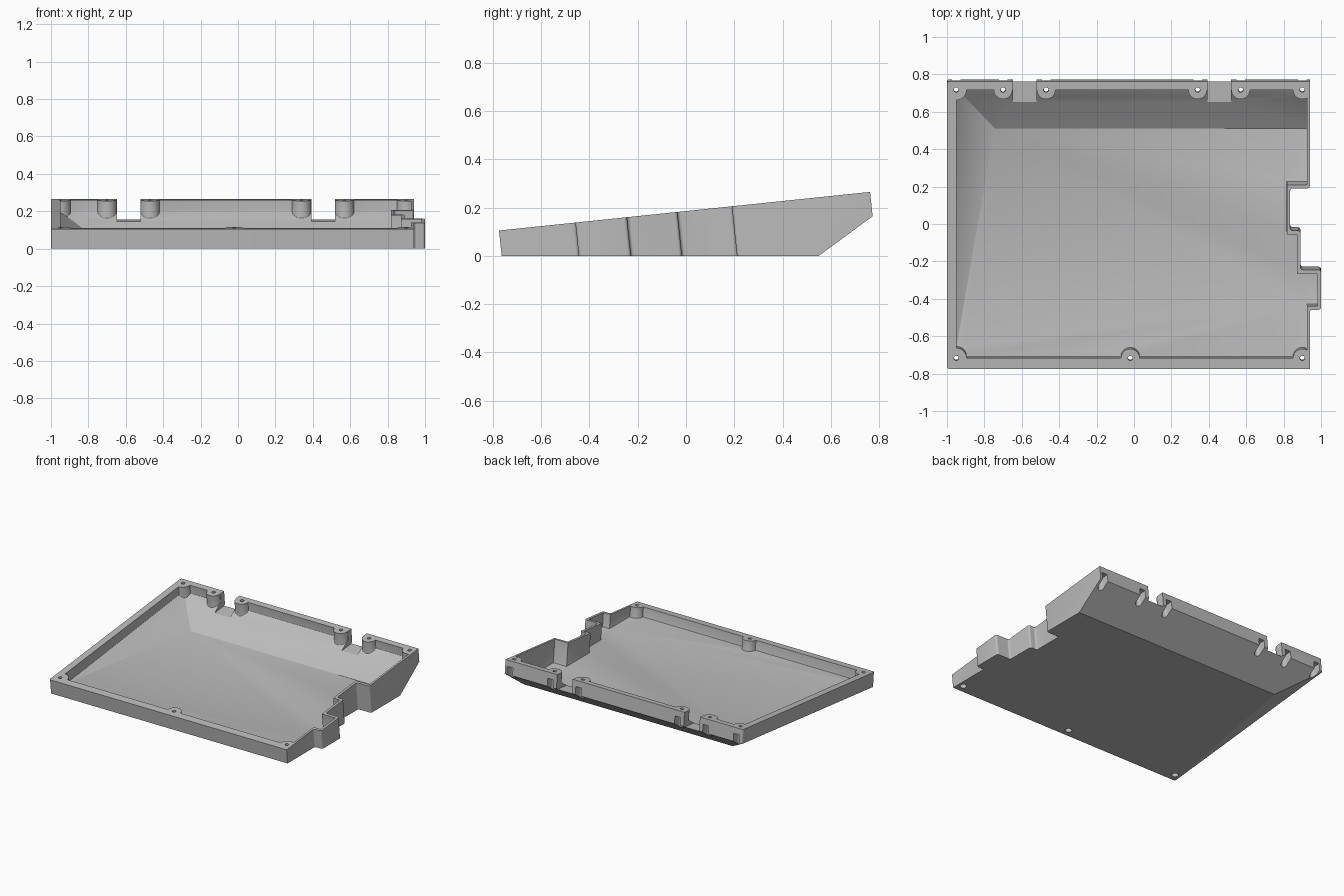
import bpy, bmesh, math
from mathutils import Matrix, Vector

if "Cube" in bpy.data.objects:
    bpy.data.objects.remove(bpy.data.objects["Cube"])

# The rim plane is tilted; walls run square to it
TILT = Matrix.Translation((0, -0.006, 0.185)) @ Matrix.Rotation(math.atan2(0.16, 1.538), 4, 'X')
DEEP = -0.45


def finish(bm, name):
    bmesh.ops.recalc_face_normals(bm, faces=bm.faces)
    mesh = bpy.data.meshes.new(name)
    bm.to_mesh(mesh)
    bm.free()
    obj = bpy.data.objects.new(name, mesh)
    bpy.context.collection.objects.link(obj)
    return obj


def prism(points, top, bottom, rounded=None):
    """Extrude an outline square to the rim plane."""
    bm = bmesh.new()
    face = bm.faces.new([bm.verts.new((x, y, top)) for x, y in points])
    out = bmesh.ops.extrude_face_region(bm, geom=[face])
    for v in out["geom"]:
        if isinstance(v, bmesh.types.BMVert):
            v.co.z = bottom
    if rounded:
        edges = [e for e in bm.edges
                 if abs(e.verts[0].co.z - e.verts[1].co.z) > 0.01 and rounded(e.verts[0].co)]
        bmesh.ops.bevel(bm, geom=edges, offset=0.014, segments=4, profile=0.5, affect='EDGES')
    bm.transform(TILT)
    return bm


def trim(bm, a, b, c):
    """Cut away everything below the plane through three points."""
    a, b, c = Vector(a), Vector(b), Vector(c)
    n = (b - a).cross(c - a).normalized()
    if n.z > 0:
        n = -n
    bmesh.ops.bisect_plane(bm, geom=bm.verts[:] + bm.edges[:] + bm.faces[:],
                           plane_co=a, plane_no=n, clear_outer=True)
    bmesh.ops.holes_fill(bm, edges=[e for e in bm.edges if e.is_boundary], sides=0)


def apply_all(obj):
    bpy.context.view_layer.objects.active = obj
    for m in list(obj.modifiers):
        bpy.ops.object.modifier_apply(modifier=m.name)


def cut(obj, cutter):
    mod = obj.modifiers.new("cut", 'BOOLEAN')
    mod.operation, mod.solver, mod.object = 'DIFFERENCE', 'EXACT', cutter
    apply_all(obj)
    bpy.data.objects.remove(cutter)


def arc(cx, cy, r, start, end, steps=14):
    angles = [math.radians(start + (end - start) * i / steps) for i in range(steps + 1)]
    return [(cx + r * math.cos(t), cy + r * math.sin(t)) for t in angles]


def box(x0, x1, y0, y1):
    return [(x0, y0), (x1, y0), (x1, y1), (x0, y1)]


# Outer shell with the stepped right side
shell = [(-1, -0.773), (0.94, -0.773), (0.94, -0.455), (1, -0.455), (1, -0.24), (0.89, -0.24),
         (0.89, -0.03), (0.835, -0.03), (0.835, 0.197), (0.94, 0.197), (0.94, 0.773), (-1, 0.773)]
bm = prism(shell, 0, DEEP, lambda p: p.x < -0.9 or abs(p.y) < 0.6)
trim(bm, (0, 0, 0), (1, 0, 0), (0, 1, 0))
trim(bm, (0, 0.55, 0), (1, 0.55, 0), (0, 0.772, 0.163))
trim(bm, (-1, -0.765, 0), (-1, 0.772, 0.163), (-0.767, 0.55, 0))
tray = finish(bm, "tray")

# Cavity outline, wrapping around the screw bosses
R = 0.05
FRONT, BACK = -0.715, 0.727
back_x = [0.57, 0.34, -0.47, -0.70]
inner = arc(-0.95, FRONT, 0.055, 90, 0) + arc(-0.02, FRONT, R, 180, 0) + arc(0.9, FRONT, R, 180, 60)
inner += [(0.925, -0.435), (0.982, -0.435), (0.982, -0.262), (0.872, -0.262),
          (0.872, -0.05), (0.817, -0.05), (0.817, 0.217), (0.925, 0.217)]
inner += arc(0.9, BACK, R, 300, 180)
for x in back_x:
    inner += arc(x, BACK, R, 360, 180)
inner += arc(-0.95, BACK, 0.055, 360, 270)
bm = prism(inner, 0.08, DEEP)
trim(bm, (0, 0, 0.04), (1, 0, 0.04), (0, 1, 0.04))
trim(bm, (0, 0.51, 0.04), (1, 0.51, 0.04), (0, 0.72, 0.195))
trim(bm, (-0.745, 0.51, 0.04), (-0.95, -0.65, 0.04), (-0.95, 0.73, 0.2))
cavity = finish(bm, "cavity")
bevel = cavity.modifiers.new("fillet", 'BEVEL')
bevel.width, bevel.segments = 0.014, 3
bevel.limit_method, bevel.angle_limit = 'ANGLE', math.radians(40)
apply_all(cavity)
cut(tray, cavity)

# Cable slots in the back wall
for x0, x1 in ((-0.648, -0.522), (0.392, 0.518)):
    cut(tray, finish(prism(box(x0, x1, 0.62, 0.9), 0.08, -0.108), "slot"))

# Screw holes with recesses from below; the back ones open through the wall
holes = [(x, FRONT) for x in (-0.95, -0.02, 0.9)]
holes += [(x, BACK) for x in back_x + [0.9, -0.95]]
for x, y in holes:
    cut(tray, finish(prism(arc(x, y, 0.013, 0, 345, 23), 0.05, DEEP), "hole"))
    recess = arc(x, y, 0.023, 180, 360)
    if y > 0:
        recess += [(x + 0.023, 0.85), (x - 0.023, 0.85)]
    else:
        recess += arc(x, y, 0.023, 0, 180)[1:-1]
    cut(tray, finish(prism(recess, -0.045, DEEP), "recess"))

# Plain grey finish
grey = bpy.data.materials.new("grey plastic")
grey.use_nodes = True
colour = (0.5, 0.5, 0.5, 1)
grey.diffuse_color = colour
grey.node_tree.nodes["Principled BSDF"].inputs["Base Color"].default_value = colour
tray.data.materials.clear()
tray.data.materials.append(grey)
for p in tray.data.polygons:
    p.material_index = 0

bpy.ops.object.select_all(action='DESELECT')
tray.select_set(True)
bpy.context.view_layer.objects.active = tray
bpy.ops.object.shade_smooth_by_angle(angle=math.radians(30))
